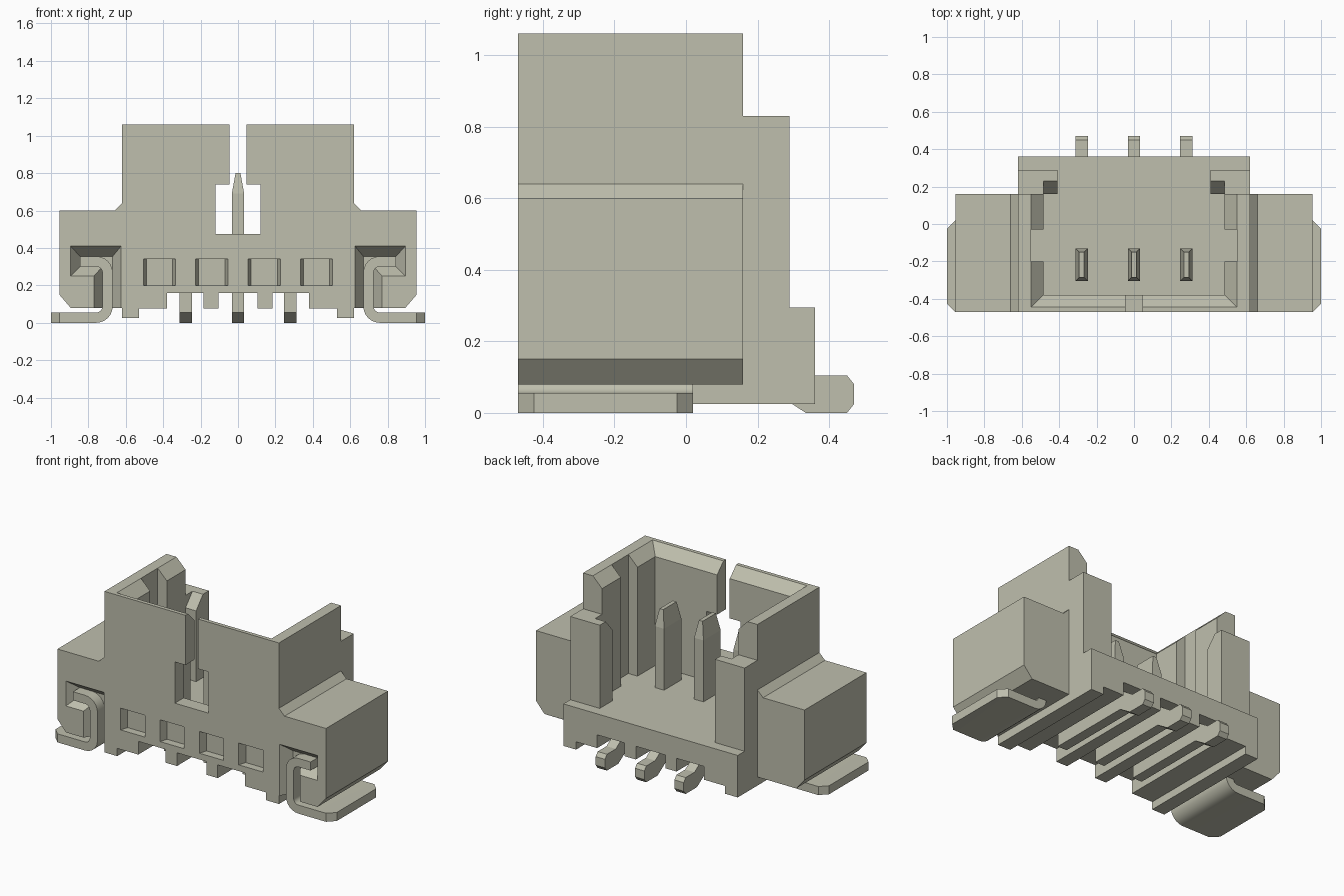
import bpy, bmesh, math

if "Cube" in bpy.data.objects:
    bpy.data.objects.remove(bpy.data.objects["Cube"], do_unlink=True)

plastic = bpy.data.materials.new("warm grey")
plastic.use_nodes = True
COLOUR = (0.52, 0.52, 0.42, 1)
plastic.diffuse_color = COLOUR
plastic.node_tree.nodes["Principled BSDF"].inputs["Base Color"].default_value = COLOUR


def loft(name, sections, finish=None):
    """Skin matching closed sections and cap both ends."""
    bm = bmesh.new()
    rings = [[bm.verts.new(p) for p in s] for s in sections]
    n = len(rings[0])
    for a, b in zip(rings, rings[1:]):
        for i in range(n):
            j = (i + 1) % n
            bm.faces.new((a[i], a[j], b[j], b[i]))
    bm.faces.new(rings[0])
    bm.faces.new(rings[-1])
    if finish:
        finish(bm)
    bmesh.ops.recalc_face_normals(bm, faces=bm.faces)
    mesh = bpy.data.meshes.new(name)
    bm.to_mesh(mesh)
    bm.free()
    mesh.materials.append(plastic)
    obj = bpy.data.objects.new(name, mesh)
    bpy.context.collection.objects.link(obj)
    return obj


def along_y(name, xz, y0, y1, finish=None):
    return loft(name, [[(x, y, z) for x, z in xz] for y in (y0, y1)], finish)


def along_x(name, yz, x0, x1):
    return loft(name, [[(x, y, z) for y, z in yz] for x in (x0, x1)])


def rect(x0, x1, y0, y1):
    return [(x0, y0), (x1, y0), (x1, y1), (x0, y1)]


def box(name, x0, x1, y0, y1, z0, z1):
    return along_y(name, rect(x0, x1, z0, z1), y0, y1)


def cut(target, cutter):
    mod = target.modifiers.new("cut", "BOOLEAN")
    mod.operation = "DIFFERENCE"
    mod.solver = "EXACT"
    mod.object = cutter
    bpy.context.view_layer.objects.active = target
    bpy.ops.object.modifier_apply(modifier=mod.name)
    bpy.data.objects.remove(cutter, do_unlink=True)


def mirrored(half):
    """Close a right-half profile across x = 0."""
    return half + [(-x, z) for x, z in reversed(half)]


FRONT, WALL, BACK, FLOOR = -0.47, 0.16, 0.36, 0.295

# Ribbed underside shared by the housing and its rear ledge
comb = [(0.105, 0.16), (0.105, 0.075), (0.185, 0.075), (0.185, 0.16),
        (0.38, 0.16), (0.38, 0.075), (0.53, 0.075), (0.53, 0.025), (0.62, 0.025)]

# Housing with side wings
outline = comb + [(0.62, 0.08), (0.895, 0.08), (0.955, 0.15), (0.955, 0.6),
                  (0.66, 0.6), (0.62, 0.64), (0.62, 1.06)]
housing = along_y("housing", mirrored(outline), FRONT, WALL)
along_y("rear_ledge", mirrored(comb + [(0.62, FLOOR)]), WALL, BACK)

# Open cavity, lead-in chamfer and side grooves
cut(housing, box("cavity", -0.485, 0.485, -0.38, 0.3, FLOOR, 1.2))
cut(housing, loft("lead_in", [
    [(x, y, z) for x, y in rect(-w, w, f, 0.3)]
    for w, f, z in ((0.485, -0.38, 0.995), (0.55, -0.445, 1.06), (0.55, -0.445, 1.2))]))
cut(housing, box("grooves", -0.55, 0.55, -0.2, -0.03, FLOOR, 1.2))

# Latch window and slot in the front wall
cut(housing, box("window", -0.12, 0.12, -0.6, -0.3, 0.475, 0.74))
cut(housing, box("slot", -0.045, 0.045, -0.6, -0.3, 0.7, 1.2))

# Shallow pockets along the front
for x in (-0.42, -0.14, 0.14, 0.42):
    cut(housing, loft("pocket", [
        [(px, y, pz) for px, pz in rect(x - w, x + w, 0.2, 0.34)]
        for y, w in ((-0.6, 0.086), (FRONT, 0.086), (-0.42, 0.07))]))


def bracket(x0, x1, x2, z1, z2):
    """Angular hook outline, open at the bottom."""
    return [(x0, 0.03), (x1, 0.03), (x1, z1), (x2, z1), (x2, z2), (x0, z2)]


def arc(r, cz, start):
    return [(0.7575 + r * math.cos(math.radians(start + a)),
             cz + r * math.sin(math.radians(start + a))) for a in range(0, 91, 15)]


def clip_corners(bm):
    ends = [e for e in bm.edges if all(abs(v.co.x) > 0.99 for v in e.verts)
            and abs(e.verts[0].co.y - e.verts[1].co.y) < 0.001]
    bmesh.ops.bevel(bm, geom=ends, offset=0.045, segments=1, affect="EDGES")


# Bent solder tabs in flared recesses, with rear posts
outer = arc(0.0875, 0.2675, 90) + arc(0.0875, 0.0875, 180)
inner = arc(0.0325, 0.2675, 90) + arc(0.0325, 0.0875, 180)
strip = [(0.845, 0.355)] + outer + [(1, 0), (1, 0.055)] + inner[::-1] + [(0.845, 0.3)]
wide = bracket(0.625, 0.77, 0.895, 0.25, 0.41)
tight = bracket(0.67, 0.725, 0.845, 0.3, 0.355)
for side, s in (("right", -1), ("left", 1)):
    cut(housing, loft("recess", [
        [(s * x, y, z) for x, z in pts]
        for pts, y in ((wide, -0.6), (wide, FRONT), (tight, -0.4))]))
    tab = along_y("solder_tab_" + side, [(s * x, z) for x, z in strip],
                  FRONT, 0.02, clip_corners)
    bpy.ops.object.select_all(action="DESELECT")
    tab.select_set(True)
    bpy.context.view_layer.objects.active = tab
    bpy.ops.object.shade_smooth_by_angle(angle=math.radians(30))
    box("post_" + side, s * 0.485, s * 0.62, WALL, 0.29, FLOOR, 0.83)
    along_x("post_lip_" + side, [(WALL, FLOOR), (0.29, FLOOR), (0.29, 0.83),
                                 (0.23, 0.83), (WALL, 0.75)], s * 0.41, s * 0.485)

# Contact pins: upright blade and bent tail
tail = [(-0.305, 0.055), (0.25, 0.055), (0.335, 0), (0.45, 0), (0.47, 0.025),
        (0.47, 0.08), (0.45, 0.105), (0.36, 0.105), (0.28, 0.16), (-0.305, 0.16)]
for i, x in enumerate((-0.28, 0, 0.28), 1):
    along_x(f"pin_tail_{i}", tail, x - 0.033, x + 0.033)
    loft(f"pin_blade_{i}", [
        [(px, py, z) for px, py in rect(x - w, x + w, y0, y1)]
        for w, y0, y1, z in ((0.033, -0.305, -0.13, 0.16),
                             (0.033, -0.305, -0.13, 0.69),
                             (0.013, -0.285, -0.15, 0.8))])
